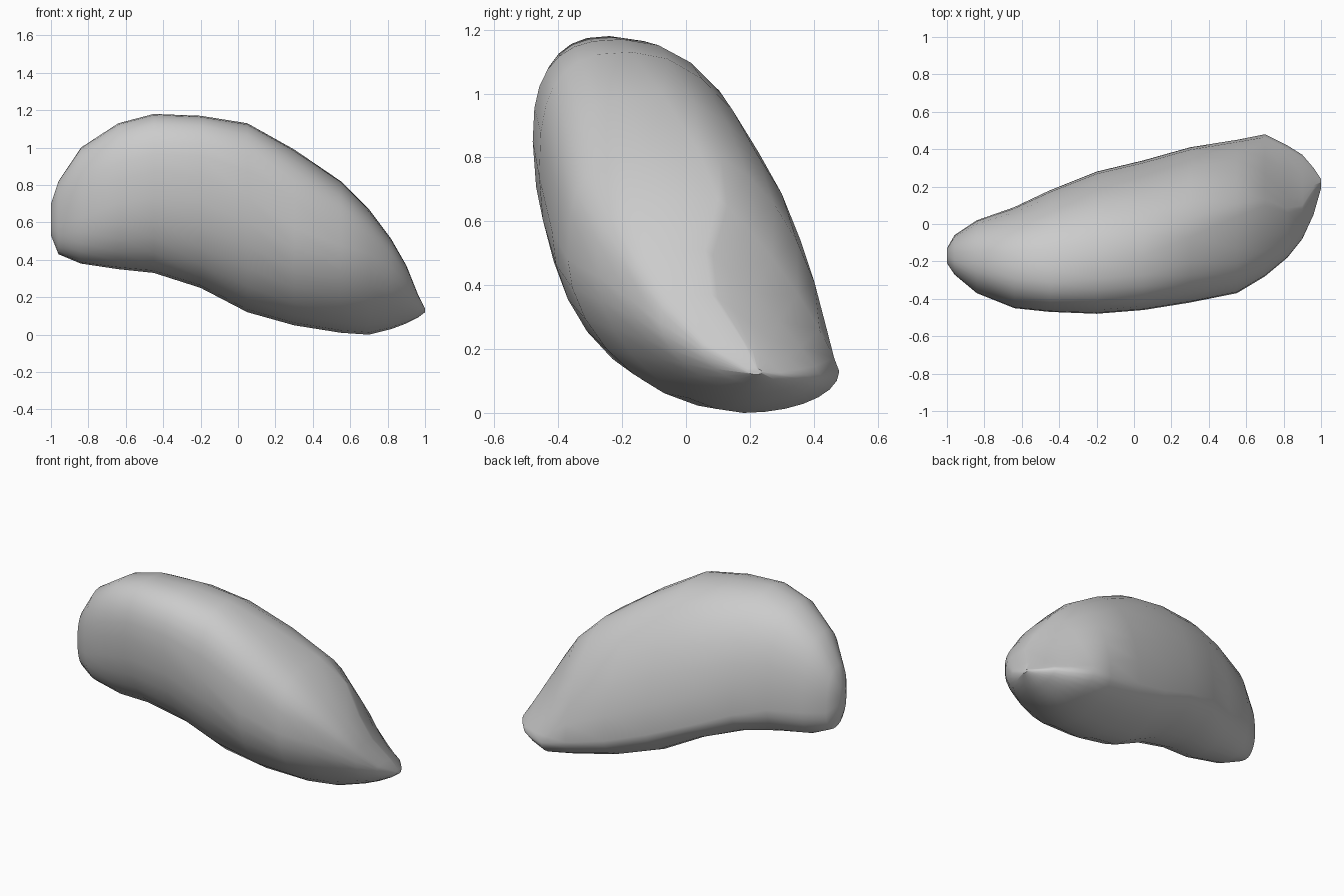
import bpy
import bmesh
from math import sin, cos, pi, radians

cube = bpy.data.objects.get("Cube")
if cube:
    bpy.data.objects.remove(cube, do_unlink=True)


def make_material(name, colour):
    material = bpy.data.materials.new(name)
    material.use_nodes = True
    material.diffuse_color = colour
    material.node_tree.nodes["Principled BSDF"].inputs["Base Color"].default_value = colour
    return material


# Cross-sections along the body: x, then (y, z) of the top, front, bottom and back extremes
sections = [
    (-1.0, (-.17, .70), (-.21, .62), (-.16, .53), (-.13, .60)),
    (-.96, (-.19, .82), (-.27, .65), (-.14, .43), (-.06, .56)),
    (-.84, (-.21, 1.0), (-.37, .72), (-.13, .38), (.02, .56)),
    (-.64, (-.23, 1.13), (-.45, .83), (-.14, .35), (.09, .55)),
    (-.45, (-.24, 1.18), (-.47, .87), (-.10, .33), (.18, .50)),
    (-.2, (-.20, 1.17), (-.48, .85), (-.04, .25), (.28, .40)),
    (.05, (-.17, 1.13), (-.46, .74), (0, .12), (.34, .30)),
    (.3, (-.07, .99), (-.42, .57), (.06, .05), (.41, .22)),
    (.55, (.04, .82), (-.37, .48), (.13, .01), (.45, .16)),
    (.7, (.10, .67), (-.28, .43), (.18, 0), (.48, .13)),
    (.82, (.06, .51), (-.18, .36), (.20, .03), (.42, .12)),
    (.9, (.08, .37), (-.08, .28), (.21, .06), (.37, .12)),
    (.96, (.18, .22), (.05, .20), (.22, .09), (.30, .12)),
    (1.0, (.22, .14), (.19, .13), (.22, .12), (.24, .13)),
]


def section_outline(x, extremes, steps=7):
    """Join the four extremes into a closed, lopsided oval.

    Each quarter has a power: below one is boxier, one is round, two is straight.
    """
    lean = 1 + .2 * x
    front_shoulder = .7 - .2 * x
    back_slope = min(1.8, max(lean, 3.5 * x - .75))
    points = []
    for quarter, power in enumerate((front_shoulder, lean, 1, back_slope)):
        start = extremes[quarter]
        end = extremes[(quarter + 1) % 4]
        for step in range(steps):
            angle = step / steps * pi / 2
            rise, fall = sin(angle) ** power, cos(angle) ** power
            if quarter % 2 == 0:
                y = start[0] + (end[0] - start[0]) * rise
                z = end[1] + (start[1] - end[1]) * fall
            else:
                y = end[0] + (start[0] - end[0]) * fall
                z = start[1] + (end[1] - start[1]) * rise
            points.append((x, y, z))
    return points


def loft(name, outlines, material):
    """Skin a row of outlines and close both ends."""
    bm = bmesh.new()
    rings = [[bm.verts.new(point) for point in outline] for outline in outlines]
    for ring, following in zip(rings, rings[1:]):
        count = len(ring)
        for i in range(count):
            j = (i + 1) % count
            bm.faces.new((ring[i], ring[j], following[j], following[i]))
    bm.faces.new(rings[0])
    bm.faces.new(rings[-1])
    bmesh.ops.recalc_face_normals(bm, faces=bm.faces)
    mesh = bpy.data.meshes.new(name)
    bm.to_mesh(mesh)
    bm.free()
    mesh.materials.append(material)
    obj = bpy.data.objects.new(name, mesh)
    bpy.context.collection.objects.link(obj)
    return obj


# Rounded, curved body that tapers to a thin wedge at the left end
grey = make_material("stone grey", (.6, .6, .6, 1))
outlines = [section_outline(x, extremes) for x, *extremes in sections]
body = loft("curved_body", outlines, grey)

# Smooth skin with the wedge edge kept crisp
bpy.ops.object.select_all(action="DESELECT")
body.select_set(True)
bpy.context.view_layer.objects.active = body
bpy.ops.object.shade_smooth_by_angle(angle=radians(40))
